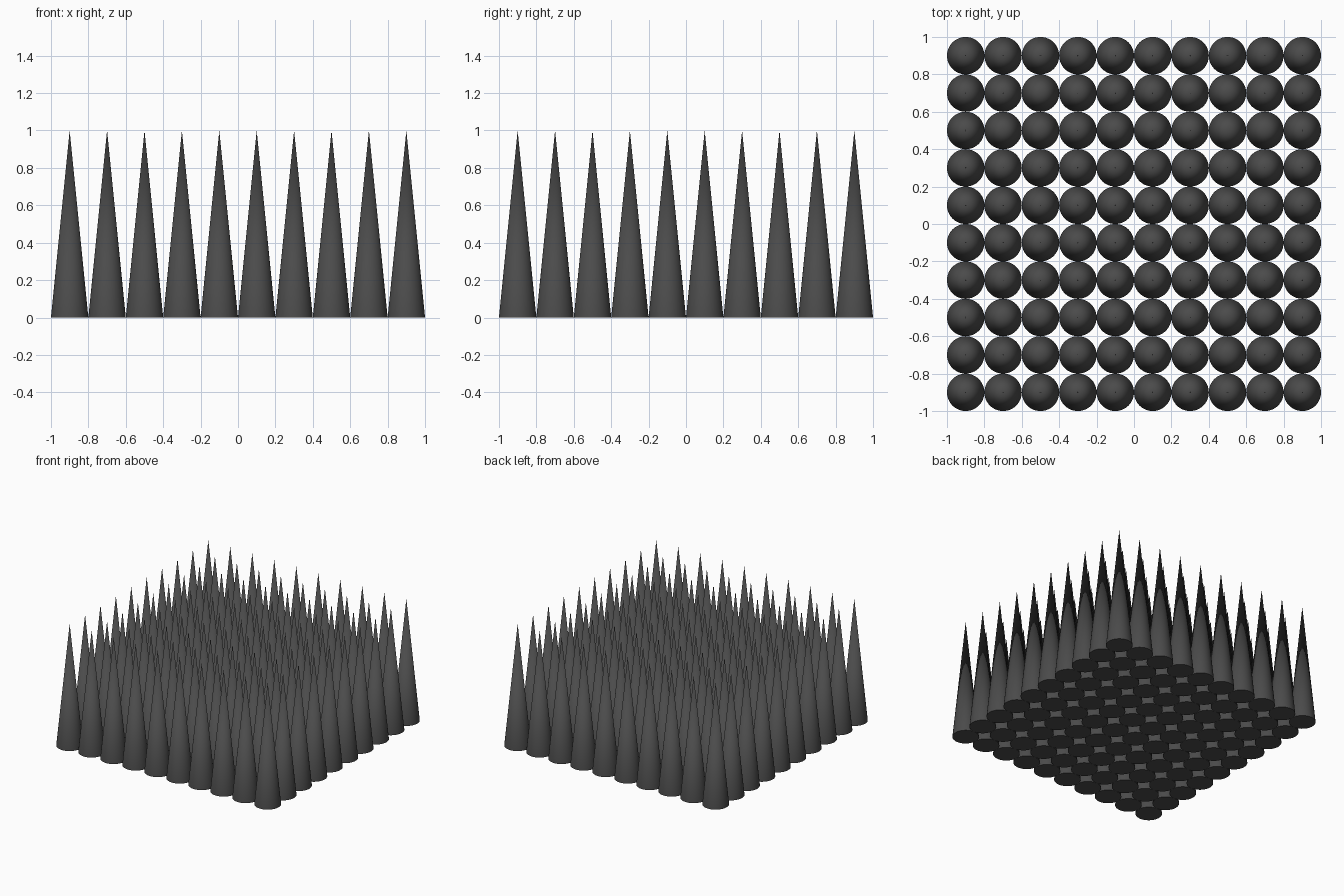
import bpy
import math

if "Cube" in bpy.data.objects:
    bpy.data.objects.remove(bpy.data.objects["Cube"])

COUNT = 10      # spikes per side
PITCH = 0.2     # spacing equals base diameter
START = -PITCH * (COUNT - 1) / 2

# One spike at the corner of the grid
bpy.ops.mesh.primitive_cone_add(vertices=48, radius1=PITCH / 2, radius2=0, depth=1.0,
                                end_fill_type='NGON', location=(START, START, 0.5))
spikes = bpy.context.object
spikes.name = "spike_field"
bpy.ops.object.shade_smooth_by_angle(angle=math.radians(30))

# Dark grey colour
mat = bpy.data.materials.new("dark_grey")
mat.diffuse_color = (0.07, 0.07, 0.07, 1)
mat.use_nodes = True
mat.node_tree.nodes["Principled BSDF"].inputs["Base Color"].default_value = mat.diffuse_color
spikes.data.materials.append(mat)

# Repeat the spike along x, then along y
for name, offset in (("columns", (PITCH, 0, 0)), ("rows", (0, PITCH, 0))):
    arr = spikes.modifiers.new(name, 'ARRAY')
    arr.count = COUNT
    arr.use_relative_offset = False
    arr.use_constant_offset = True
    arr.constant_offset_displace = offset
